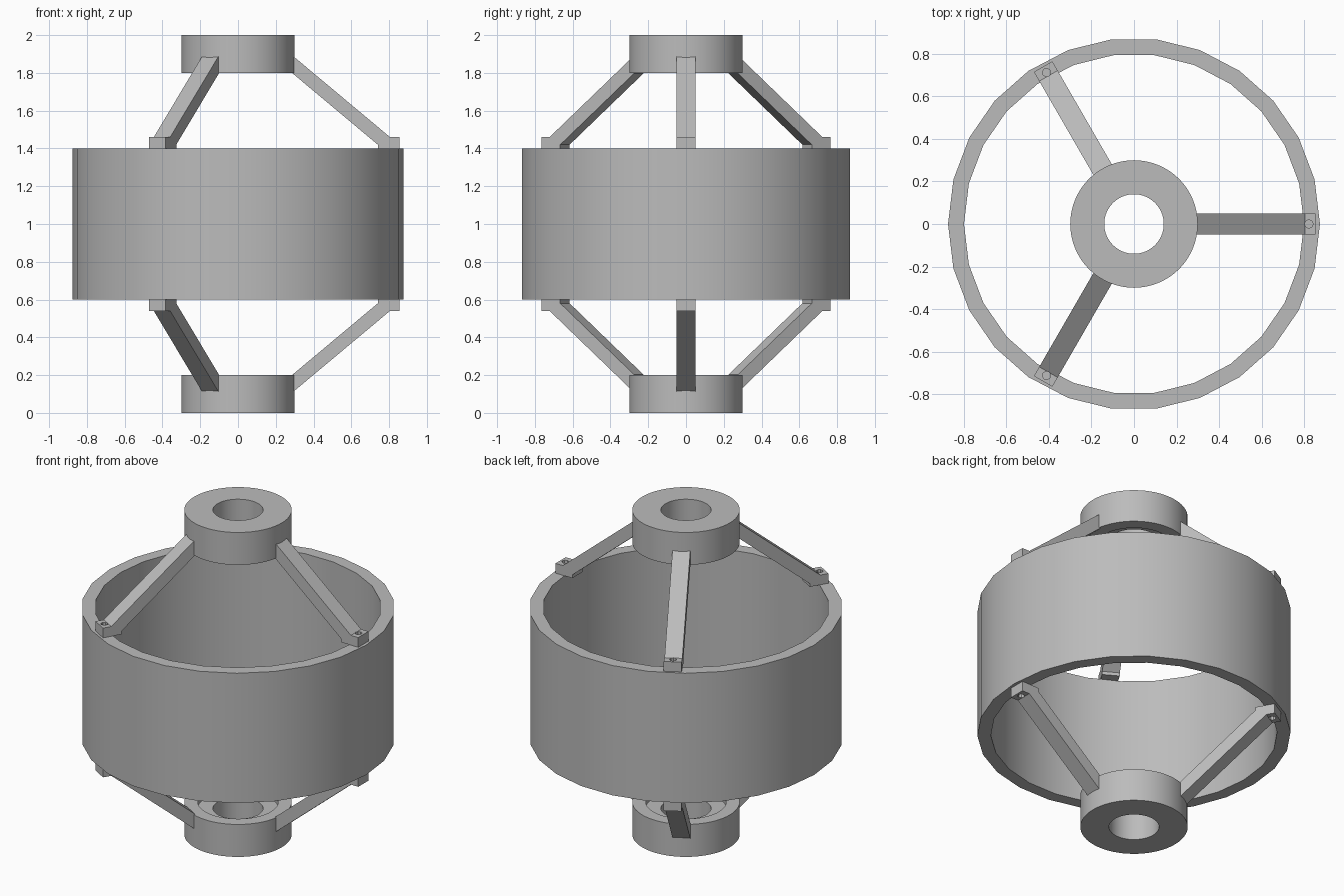
import bpy, bmesh, math
from mathutils import Matrix

if "Cube" in bpy.data.objects:
    bpy.data.objects.remove(bpy.data.objects["Cube"])

metal = bpy.data.materials.new("grey metal")
metal.diffuse_color = (0.5, 0.5, 0.5, 1)
metal.use_nodes = True
metal.node_tree.nodes["Principled BSDF"].inputs["Base Color"].default_value = metal.diffuse_color


def finish(name, bm):
    bmesh.ops.recalc_face_normals(bm, faces=bm.faces)
    mesh = bpy.data.meshes.new(name)
    bm.to_mesh(mesh)
    bm.free()
    mesh.materials.append(metal)
    ob = bpy.data.objects.new(name, mesh)
    bpy.context.collection.objects.link(ob)
    return ob


def lathe(name, profile, sides):
    """Revolve a closed (radius, z) profile around z."""
    bm = bmesh.new()
    rings = []
    for i in range(sides):
        a = 2 * math.pi * i / sides
        rings.append([bm.verts.new((r * math.cos(a), r * math.sin(a), z)) for r, z in profile])
    n = len(profile)
    for i in range(sides):
        p, q = rings[i], rings[(i + 1) % sides]
        for j in range(n):
            k = (j + 1) % n
            bm.faces.new((p[j], q[j], q[k], p[k]))
    ob = finish(name, bm)
    bpy.ops.object.select_all(action='DESELECT')
    ob.select_set(True)
    bpy.context.view_layer.objects.active = ob
    bpy.ops.object.shade_smooth_by_angle(angle=math.radians(30))
    return ob


def flip(profile, top):
    return [(r, z if top else 2 - z) for r, z in profile]


# Wide outer drum
lathe("drum", [(0.875, 0.6), (0.875, 1.4), (0.80, 1.4), (0.80, 0.6)], 26)

# Hub with through bore and a bearing seat facing the drum
HUB = [(0.30, 1.8), (0.30, 2.0), (0.14, 2.0), (0.14, 1.84), (0.225, 1.84), (0.225, 1.8)]
# Sloping strut with a flat foot resting on the drum rim
STRUT = [(0.288, 1.892), (0.805, 1.46), (0.855, 1.46), (0.855, 1.4),
         (0.74, 1.4), (0.74, 1.42), (0.288, 1.798)]
WIDTH = 0.05

# Bolt hole cutter, shared by all struts
bm = bmesh.new()
bmesh.ops.create_cone(bm, cap_ends=True, segments=8, radius1=0.02, radius2=0.02, depth=3,
                      matrix=Matrix.Translation((0.823, 0, 1)))
cutter_mesh = finish("bolt_cutter", bm)
cutter_mesh.hide_render = True
cutter_mesh.hide_viewport = True

for top in (True, False):
    side = "upper" if top else "lower"
    lathe(side + "_hub", flip(HUB, top), 64)
    for i in range(3):
        bm = bmesh.new()
        face = bm.faces.new([bm.verts.new((r, -WIDTH, z)) for r, z in flip(STRUT, top)])
        ext = bmesh.ops.extrude_face_region(bm, geom=[face])
        bmesh.ops.translate(bm, vec=(0, 2 * WIDTH, 0),
                            verts=[v for v in ext["geom"] if isinstance(v, bmesh.types.BMVert)])
        strut = finish(f"{side}_strut_{i + 1}", bm)
        turn = Matrix.Rotation(math.radians(120 * i), 4, 'Z')
        strut.matrix_world = turn
        cutter = cutter_mesh.copy()
        cutter.name = f"{side}_bolt_cutter_{i + 1}"
        bpy.context.collection.objects.link(cutter)
        cutter.matrix_world = turn
        cut = strut.modifiers.new("bolt hole", 'BOOLEAN')
        cut.operation = 'DIFFERENCE'
        cut.solver = 'EXACT'
        cut.object = cutter
